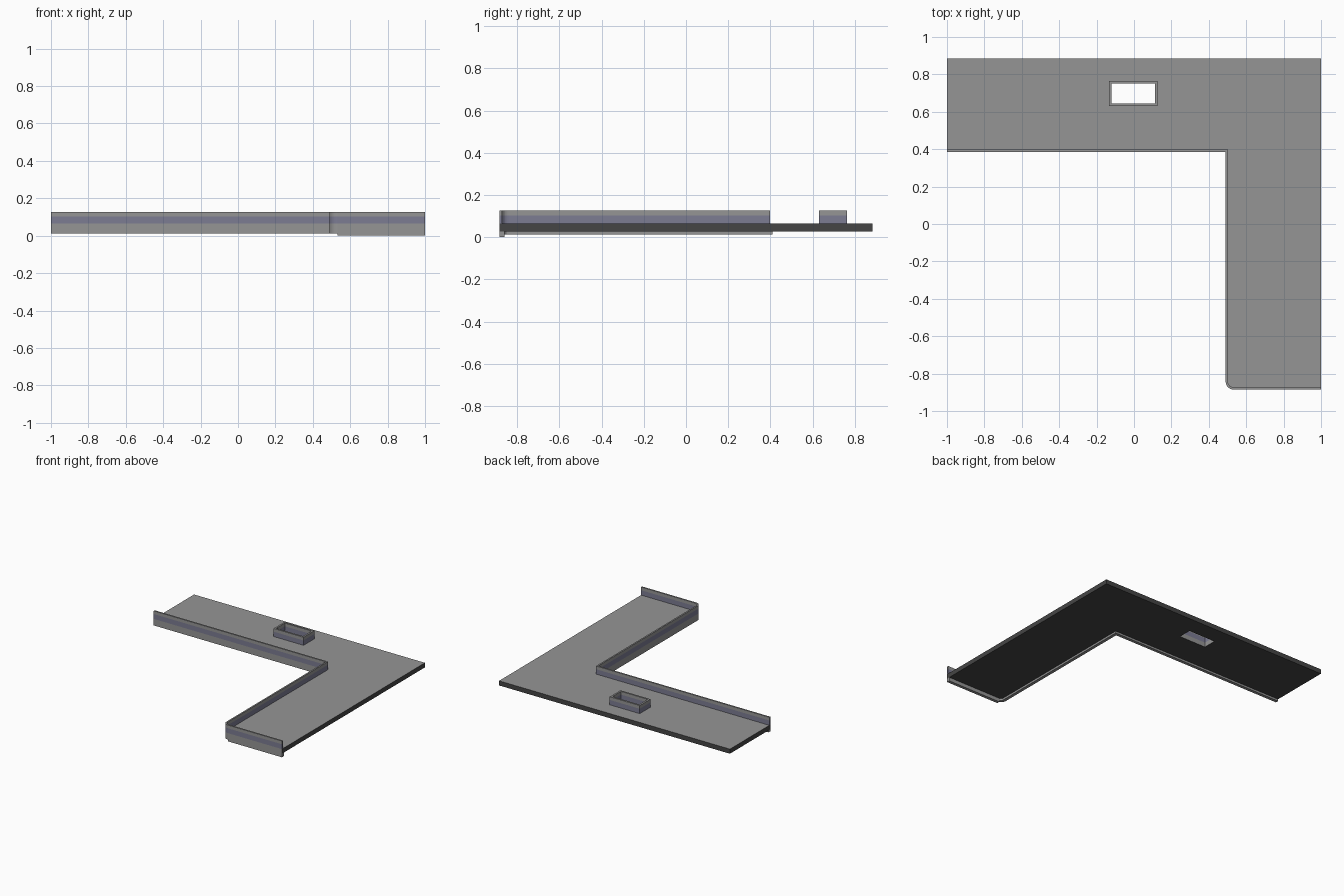
import bpy, bmesh, math
from mathutils import Vector

if "Cube" in bpy.data.objects:
    bpy.data.objects.remove(bpy.data.objects["Cube"])


def material(name, rgb):
    m = bpy.data.materials.new(name)
    m.use_nodes = True
    m.diffuse_color = (*rgb, 1)
    m.node_tree.nodes["Principled BSDF"].inputs["Base Color"].default_value = (*rgb, 1)
    return m


GREY = material("concrete grey", (0.30, 0.30, 0.30))
BLUE = material("blue grey band", (0.20, 0.20, 0.29))
DARK = material("dark slab edge", (0.06, 0.06, 0.06))


def prism(name, loops, z0, z1, mats, rule=None):
    """Extrude an outline, with optional hole loops, from z0 up to z1."""
    bm = bmesh.new()
    edges = []
    for loop in loops:
        vs = [bm.verts.new((x, y, z0)) for x, y in loop]
        edges += [bm.edges.new((a, b)) for a, b in zip(vs, vs[1:] + vs[:1])]
    bmesh.ops.triangle_fill(bm, edges=edges, use_beauty=True, normal=(0, 0, 1))
    ext = bmesh.ops.extrude_face_region(bm, geom=bm.faces[:], use_keep_orig=True)
    top = [g for g in ext["geom"] if isinstance(g, bmesh.types.BMVert)]
    bmesh.ops.translate(bm, verts=top, vec=(0, 0, z1 - z0))
    bmesh.ops.recalc_face_normals(bm, faces=bm.faces[:])
    bm.normal_update()
    if rule:
        for f in bm.faces:
            f.material_index = rule(f)
    me = bpy.data.meshes.new(name)
    bm.to_mesh(me)
    bm.free()
    for m in mats:
        me.materials.append(m)
    ob = bpy.data.objects.new(name, me)
    bpy.context.collection.objects.link(ob)
    return ob


def inset_path(path, d):
    """Shift an open path to its left by d with mitred corners."""
    pts = [Vector(p) for p in path]
    dirs = [(b - a).normalized() for a, b in zip(pts, pts[1:])]
    norms = [Vector((-v.y, v.x)) for v in dirs]
    out = []
    for i, p in enumerate(pts):
        a, b = norms[max(i - 1, 0)], norms[min(i, len(norms) - 1)]
        out.append(tuple(p + (a + b) * d / (1 + a.dot(b))))
    return out


def rect(x0, x1, y0, y1):
    return [(x0, y0), (x1, y0), (x1, y1), (x0, y1)]


# Heights of the stacked layers
LIP, SLAB, FLOOR, BAND, TOP = 0.013, 0.028, 0.064, 0.102, 0.127
EDGE = 0.885

# Railed edge: inner corner of the L, then a rounded front corner
R = 0.042
corner = [(0.49 + R - R * math.cos(t), -EDGE + R - R * math.sin(t))
          for t in (math.pi / 2 * i / 6 for i in range(7))]
rail_path = [(-1, 0.385), (0.49, 0.385)] + corner + [(1, -EDGE)]

# Floor slab with a through opening; free ends and underside are dark
hole = rect(-0.12, 0.112, 0.645, 0.75)


def slab_rule(f):
    c = f.calc_center_median()
    return int(f.normal.z < -0.5 or abs(c.x) > 0.995 or c.y > EDGE - 0.005)


prism("floor_slab", [rail_path + [(1, EDGE), (-1, EDGE)], hole],
      SLAB, FLOOR, [GREY, DARK], slab_rule)

# Parapet layers following the railed edge
for name, width, z0, z1, mat in (
        ("edge_lip", 0.024, LIP, SLAB, GREY),
        ("parapet_band", 0.012, FLOOR, BAND, BLUE),
        ("parapet_cap", 0.012, BAND, TOP, GREY)):
    prism(name, [rail_path + inset_path(rail_path, width)[::-1]], z0, z1, [mat])

# Deeper drip strip under the front edge
prism("front_drip", [rect(0.49 + R, 1, -EDGE, -EDGE + 0.024)], 0, LIP, [GREY])

# Raised kerb around the opening
kerb = rect(-0.134, 0.126, 0.631, 0.764)
prism("opening_kerb_band", [kerb, hole], FLOOR, BAND, [BLUE])
prism("opening_kerb_cap", [kerb, hole], BAND, TOP, [GREY])
